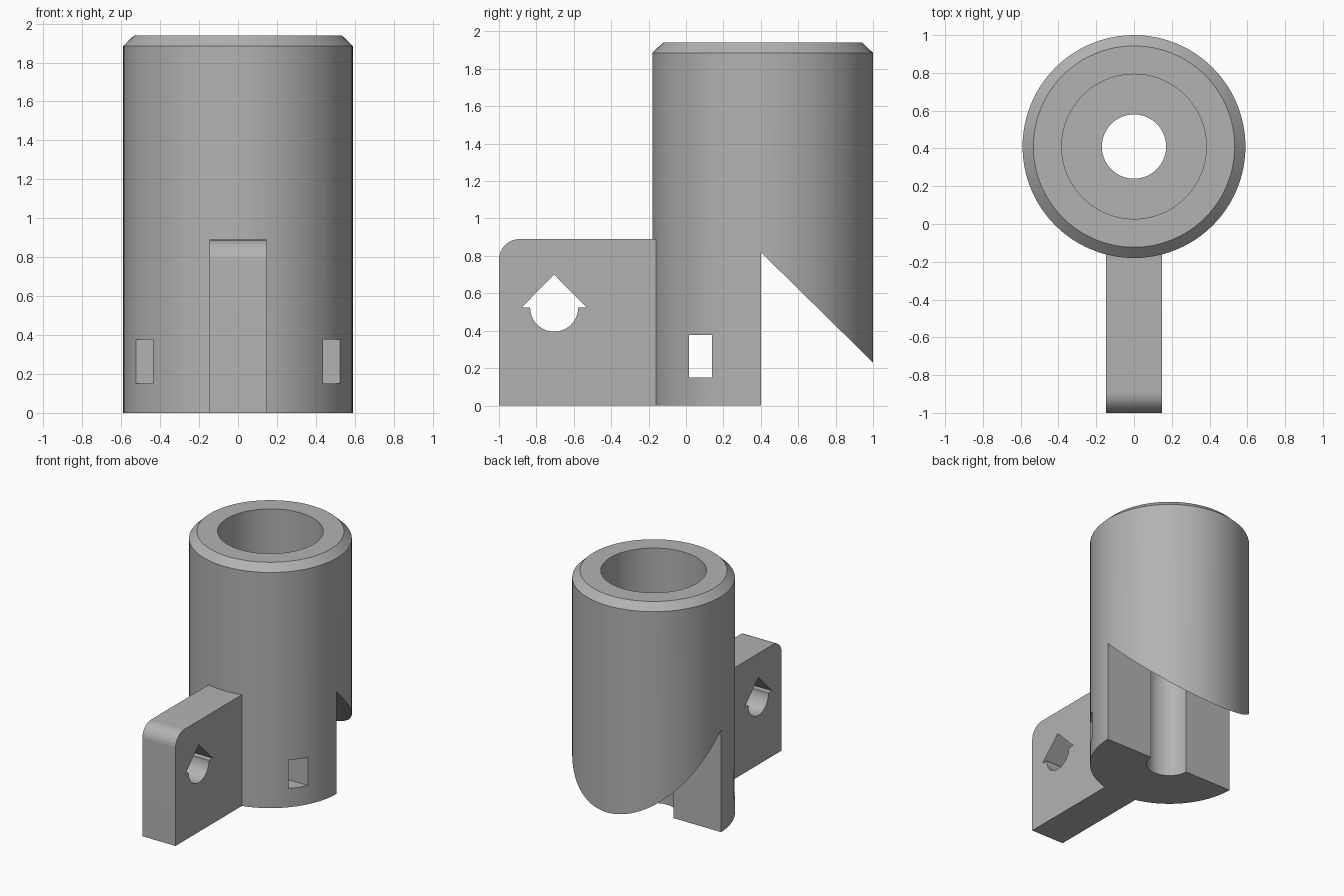
import bpy, bmesh, math

if "Cube" in bpy.data.objects:
    bpy.data.objects.remove(bpy.data.objects["Cube"])

CY, R, H = 0.41, 0.59, 1.94        # tube axis y, outer radius, height

grey = bpy.data.materials.new("grey_plastic")
grey.diffuse_color = (0.45, 0.45, 0.45, 1)
grey.use_nodes = True
grey.node_tree.nodes["Principled BSDF"].inputs["Base Color"].default_value = grey.diffuse_color


def finish(bm, name):
    bmesh.ops.recalc_face_normals(bm, faces=bm.faces)
    me = bpy.data.meshes.new(name)
    bm.to_mesh(me)
    bm.free()
    me.materials.append(grey)
    ob = bpy.data.objects.new(name, me)
    bpy.context.collection.objects.link(ob)
    return ob


def prism(name, pts, half):
    """Extrude a (y, z) outline symmetrically along x."""
    bm = bmesh.new()
    face = bm.faces.new([bm.verts.new((-half, y, z)) for y, z in pts])
    out = bmesh.ops.extrude_face_region(bm, geom=[face])["geom"]
    bmesh.ops.translate(bm, vec=(2 * half, 0, 0),
                        verts=[v for v in out if isinstance(v, bmesh.types.BMVert)])
    return finish(bm, name)


def lathe(name, profile, n=96):
    """Revolve a closed (radius, z) outline around the tube axis."""
    bm = bmesh.new()
    rings = [[bm.verts.new((r * math.cos(2 * math.pi * i / n),
                            CY + r * math.sin(2 * math.pi * i / n), z))
              for r, z in profile] for i in range(n)]
    m = len(profile)
    for i in range(n):
        a, b = rings[i], rings[(i + 1) % n]
        for j in range(m):
            k = (j + 1) % m
            bm.faces.new((a[j], b[j], b[k], a[k]))
    return finish(bm, name)


def combine(target, tool, op):
    mod = target.modifiers.new(op, 'BOOLEAN')
    mod.operation, mod.object, mod.solver = op, tool, 'EXACT'
    bpy.context.view_layer.objects.active = target
    bpy.ops.object.modifier_apply(modifier=mod.name)
    bpy.data.objects.remove(tool)


def arc(cy, cz, r, a0, a1, n):
    return [(cy + r * math.cos(math.radians(a0 + (a1 - a0) * i / n)),
             cz + r * math.sin(math.radians(a0 + (a1 - a0) * i / n)))
            for i in range(n + 1)]


# Tube with chamfered rim, wide upper socket and narrow lower bore
body = lathe("tube_holder", [(0.17, 0), (R, 0), (R, 1.885), (0.533, H),
                             (0.383, H), (0.383, 0.95), (0.17, 0.95)])

# Sloped notch at the lower back
combine(body, prism("notch_cutter", [(0.4, -0.2), (1.2, -0.2), (1.2, 0.033),
                                     (0.4, 0.82)], 1), 'DIFFERENCE')

# Rectangular strap slot
combine(body, prism("slot_cutter", [(0.015, 0.15), (0.138, 0.15),
                                    (0.138, 0.377), (0.015, 0.377)], 1), 'DIFFERENCE')

# Mounting lug with rounded top corner and roofed round hole
lug = prism("mounting_lug", [(-0.08, 0.89), (-0.08, 0), (-1, 0)]
            + arc(-0.89, 0.78, 0.11, 180, 90, 14), 0.147)
hole = arc(-0.705, 0.523, 0.128, 180, 360, 32)
combine(lug, prism("hole_cutter", hole + [(-0.53, 0.523), (-0.705, 0.70),
                                          (-0.88, 0.523)], 0.5), 'DIFFERENCE')
combine(body, lug, 'UNION')

# Smooth curved walls, crisp edges
bpy.ops.object.select_all(action='DESELECT')
body.select_set(True)
bpy.context.view_layer.objects.active = body
bpy.ops.object.shade_smooth_by_angle(angle=math.radians(25))
